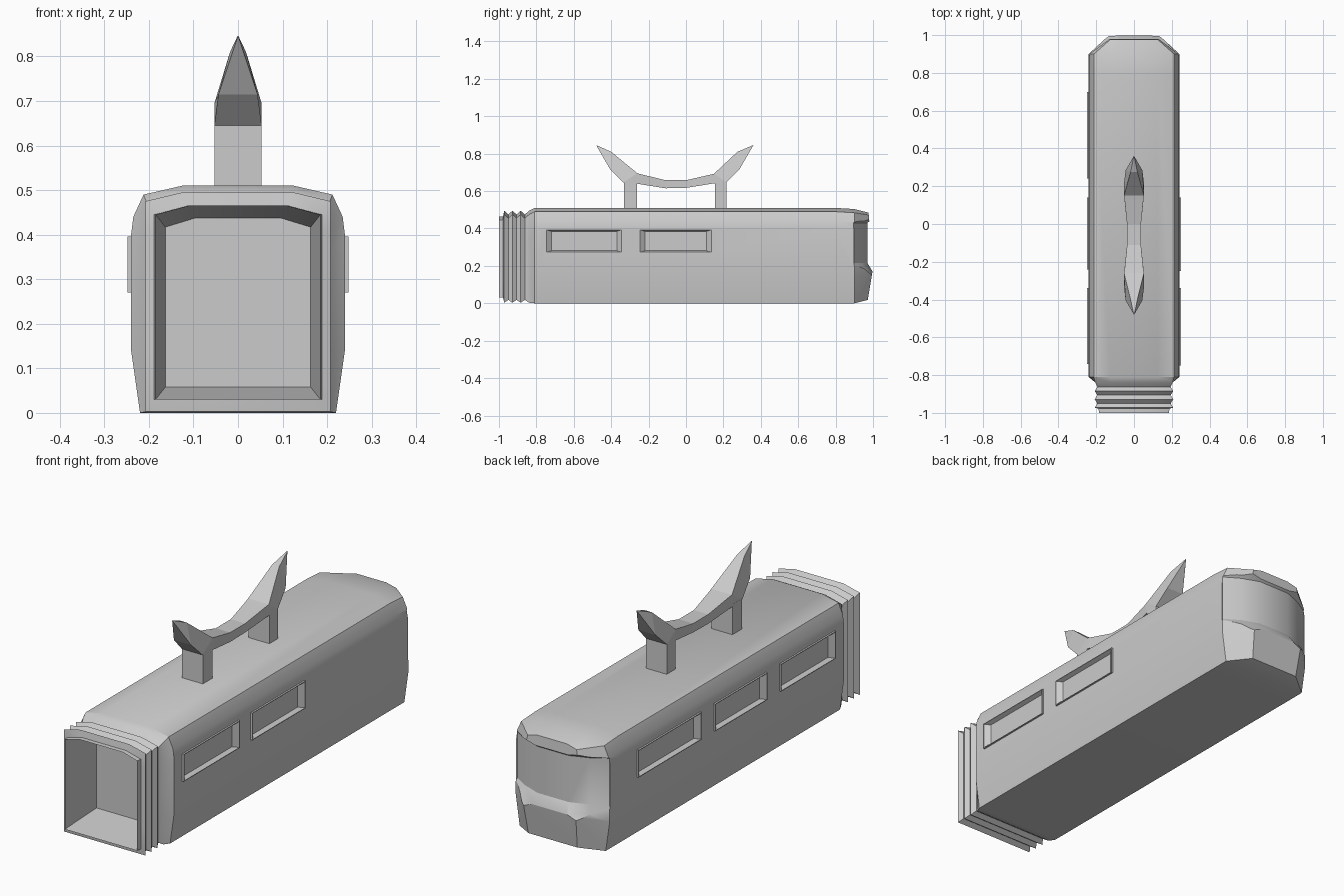
import bpy, bmesh

if "Cube" in bpy.data.objects:
    bpy.data.objects.remove(bpy.data.objects["Cube"])


def loft(name, rings):
    """Skin closed rings of equal (even) length, closing both ends with strips."""
    bm = bmesh.new()
    add_loft(bm, rings)
    return finish(name, bm)


def add_loft(bm, rings):
    rows = [[bm.verts.new(p) for p in ring] for ring in rings]
    n = len(rows[0])
    for a, b in zip(rows, rows[1:]):
        for i in range(n):
            j = (i + 1) % n
            bm.faces.new((a[i], a[j], b[j], b[i]))
    for r in (rows[0], rows[-1]):
        for i in range(n // 2 - 1):
            bm.faces.new((r[i], r[i + 1], r[n - 2 - i], r[n - 1 - i]))


def finish(name, bm):
    bmesh.ops.recalc_face_normals(bm, faces=bm.faces[:])
    me = bpy.data.meshes.new(name)
    bm.to_mesh(me)
    bm.free()
    ob = bpy.data.objects.new(name, me)
    bpy.context.collection.objects.link(ob)
    return ob


def sym(half):
    return half + [(-x, y, z) for x, y, z in reversed(half)]


SECTION = [(.22, 0), (.24, .14), (.24, .40), (.235, .44), (.212, .49), (.125, .51)]


def body_ring(y, s=1.0, dz=0.0):
    return sym([(x * s, y, z if z < .4 else z - dz) for x, z in SECTION])


def bellows_ring(y, w, z0, z1):
    return sym([(w, y, z0), (w, y, .14), (w, y, .36), (w, y, .41),
                (w, y, z1 - .02), (w * .6, y, z1)])


# Car body: open gangway, folded bellows, hull and tapered nose
rings = [bellows_ring(-.80, .163, .058, .437),
         bellows_ring(-1.0, .185, .03, .465),
         bellows_ring(-.978, .188, .03, .465)]
for k in range(3):
    y = -.972 + k * .044
    rings += [bellows_ring(y, .208, .003, .495),
              bellows_ring(y + .022, .194, .018, .475)]
rings += [bellows_ring(-.838, .206, .003, .495),
          body_ring(-.81), body_ring(.80), body_ring(.90, 1, .006)]
rings.append(sym([(.125, .972, .018), (.135, .997, .17), (.135, .985, .38),
                  (.133, .981, .43), (.125, .977, .472), (.075, .976, .485)]))
body = loft("car_body", rings)

# Windows: two on the right, three on the left, (side, y start, y end)
windows = [(1, -.75, -.34), (1, -.25, .14),
           (-1, -.74, -.34), (-1, -.24, .14), (-1, .24, .70)]


def rect(x, y0, y1, z0, z1):
    return [(x, y0, z0), (x, y1, z0), (x, y1, z1), (x, y0, z1)]


cut = bmesh.new()
for n, (s, a, b) in enumerate(windows):
    loft(f"window_frame_{n + 1}", [
        rect(s * .226, a, b, .27, .396),
        rect(s * .248, a, b, .27, .396),
        rect(s * .248, a + .004, b - .004, .273, .393),
        rect(s * .228, a + .03, b - .03, .281, .385)])
    add_loft(cut, [rect(s * x, a + .003, b - .003, .273, .393) for x in (.225, .3)])

# Recess leaving a rounded windscreen in the nose
half = [((.235, .895), (.30, .925)), ((.165, .938), (.22, 1.02)), ((.08, .97), (.11, 1.06))]
stations = half + [((-i[0], i[1]), (-o[0], o[1])) for i, o in reversed(half)]
add_loft(cut, [[(*i, .215), (*o, .07), (*o, .50), (*i, .43)] for i, o in stations])
cutter = finish("recess_cutter", cut)
cutter.hide_render = True
mod = body.modifiers.new("recesses", 'BOOLEAN')
mod.operation, mod.solver, mod.object = 'DIFFERENCE', 'EXACT', cutter
bpy.context.view_layer.objects.active = body
bpy.ops.object.modifier_apply(modifier=mod.name)
bpy.data.objects.remove(cutter)

# Roof collector: stations of (half width, y, z) for upper and lower edge
arc = [((.001, -.48, .846), (.001, -.479, .843)),
       ((.018, -.40, .81), (.044, -.405, .715)),
       ((.053, -.26, .695), (.053, -.335, .645)),
       ((.050, -.24, .69), (.053, -.265, .64)),
       ((.037, -.11, .658), (.037, -.11, .615)),
       ((.037, 0, .658), (.037, 0, .617)),
       ((.050, .13, .688), (.053, .155, .642)),
       ((.053, .15, .693), (.053, .215, .647)),
       ((.018, .275, .81), (.044, .285, .715)),
       ((.001, .36, .846), (.001, .359, .843))]
loft("collector_bow", [sym([t, b]) for t, b in arc])

# Posts carrying the collector
for name, a, b in (("front_post", -.332, -.263), ("rear_post", .154, .216)):
    loft(name, [[(.053, a, z), (.053, b, z), (-.053, b, z), (-.053, a, z)]
                for z in (.49, .65)])

# Smooth the gentle hull curves only
bpy.ops.object.select_all(action='DESELECT')
body.select_set(True)
bpy.context.view_layer.objects.active = body
bpy.ops.object.shade_smooth_by_angle(angle=.5)
